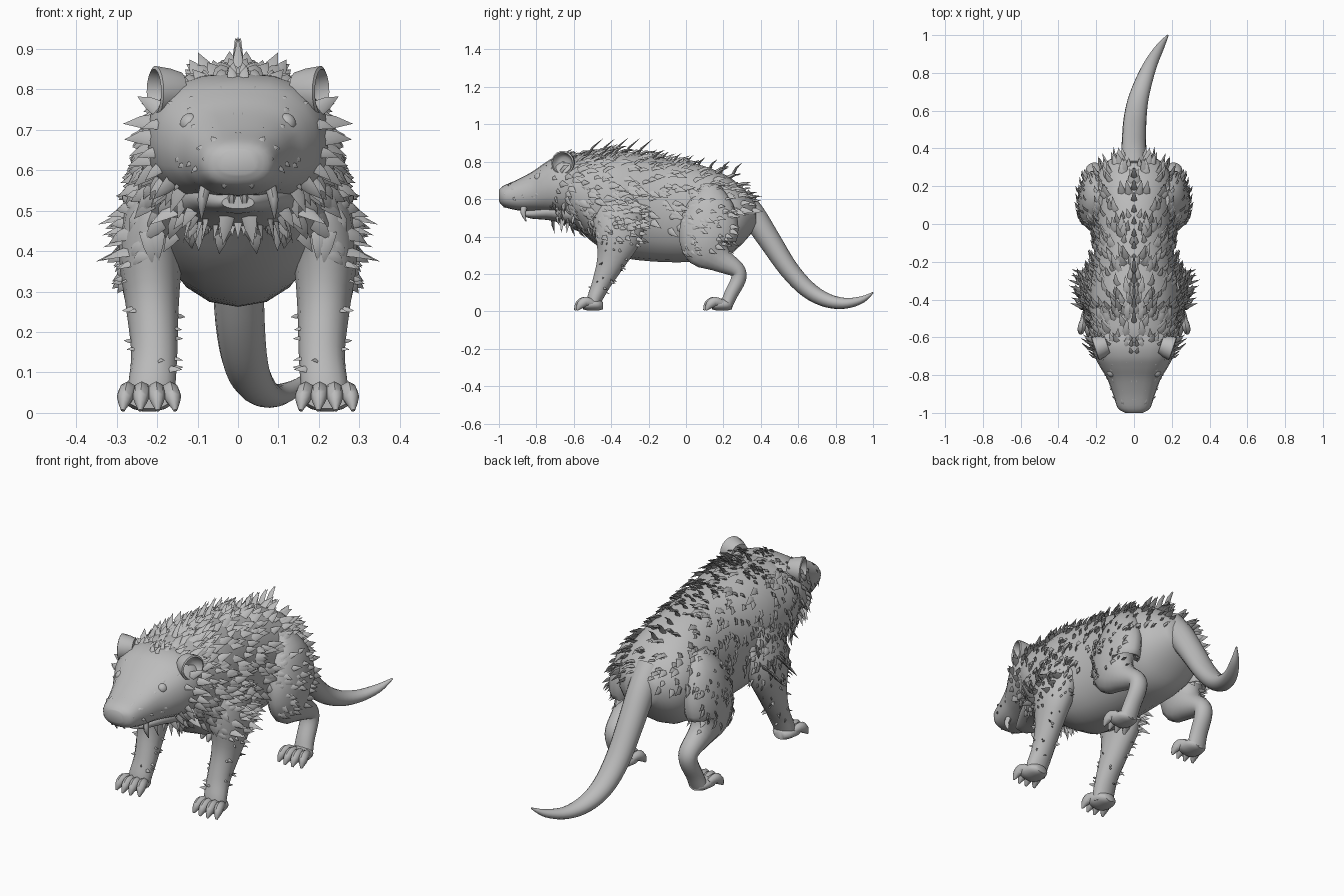
import bpy, bmesh, math, random
from mathutils import Matrix, Vector

random.seed(7)
cube = bpy.data.objects.get("Cube")
if cube:
    bpy.data.objects.remove(cube, do_unlink=True)

grey = bpy.data.materials.new("plain grey")
grey.use_nodes = True
grey.diffuse_color = (0.5, 0.5, 0.5, 1)
grey.node_tree.nodes["Principled BSDF"].inputs["Base Color"].default_value = (0.5, 0.5, 0.5, 1)


def finish(bm, name, mirrored=True, angle=50):
    """Turn a bmesh into a smooth shaded object, mirrored left to right."""
    bmesh.ops.recalc_face_normals(bm, faces=bm.faces)
    mesh = bpy.data.meshes.new(name)
    bm.to_mesh(mesh)
    mesh.materials.append(grey)
    obj = bpy.data.objects.new(name, mesh)
    bpy.context.collection.objects.link(obj)
    bpy.ops.object.select_all(action='DESELECT')
    obj.select_set(True)
    bpy.context.view_layer.objects.active = obj
    bpy.ops.object.shade_smooth_by_angle(angle=math.radians(angle))
    if mirrored:
        mod = obj.modifiers.new("Mirror", 'MIRROR')
        mod.use_mirror_merge = False


def spline(keys, steps):
    """Catmull-Rom through tuples of any length."""
    out = []
    for i in range(len(keys) - 1):
        a, b = keys[max(i - 1, 0)], keys[i]
        c, d = keys[i + 1], keys[min(i + 2, len(keys) - 1)]
        for k in range(steps):
            t = k / steps
            out.append([0.5 * (2 * q + (r - p) * t + (2 * p - 5 * q + 4 * r - s) * t * t
                               + (3 * q - p - 3 * r + s) * t ** 3)
                        for p, q, r, s in zip(a, b, c, d)])
    return out + [list(keys[-1])]


def tube(bm, keys, sides=14, steps=4, axis=None, power=1.0):
    """Loft rings along keys of (x, y, z, half width, half depth)."""
    rows = spline(keys, steps)
    pts = [Vector(r[:3]) for r in rows]
    rings = []
    for i, r in enumerate(rows):
        t = axis or (pts[min(i + 1, len(pts) - 1)] - pts[max(i - 1, 0)]).normalized()
        side = Vector((1, 0, 0))
        side = (side - t * side.dot(t)).normalized()
        up = t.cross(side)
        ring = []
        for k in range(sides):
            a = math.tau * k / sides
            c, s = math.cos(a), math.sin(a)
            c = math.copysign(abs(c) ** power, c)
            s = math.copysign(abs(s) ** power, s)
            ring.append(bm.verts.new(pts[i] + side * c * max(r[3], 0.002) + up * s * max(r[4], 0.002)))
        rings.append(ring)
    bridge(bm, rings)


def bridge(bm, rings):
    """Skin a list of rings and cap both ends."""
    n = len(rings[0])
    for a, b in zip(rings, rings[1:]):
        for k in range(n):
            bm.faces.new((a[k], a[(k + 1) % n], b[(k + 1) % n], b[k]))
    bm.faces.new(rings[0])
    bm.faces.new(rings[-1])


def trunk(bm, keys, power):
    """Loft along y from (y, bottom, top, half width)."""
    tube(bm, [(0, y, (lo + hi) / 2, w, (hi - lo) / 2) for y, lo, hi, w in keys],
         20, 4, Vector((0, 1, 0)), power)


def tuft(bm, base, normal, lean, length, width):
    """A flat, bent, four sided spike of fur with a broad root."""
    tip_dir = lean.normalized()
    side = tip_dir.cross(normal)
    side = side.normalized() if side.length > 0.01 else Vector((1, 0, 0))
    up = side.cross(tip_dir)
    root = base - normal * 0.008 - tip_dir * length * 0.25
    mid = base + (normal * 0.3 + tip_dir * 0.7).normalized() * length * 0.35
    tip = bm.verts.new(base + tip_dir * length)
    rings = [[bm.verts.new(p + v * width * k) for v in (side, up * 0.5, -side, -up * 0.5)]
             for p, k in ((root, 1.0), (mid, 0.65))]
    for k in range(4):
        j = (k + 1) % 4
        bm.faces.new((rings[0][k], rings[0][j], rings[1][j], rings[1][k]))
        bm.faces.new((rings[1][k], rings[1][j], tip))


def scatter(fur, skin, count, rule):
    """Grow tufts on random skin points; rule gives (length, outward share) or None."""
    bmesh.ops.recalc_face_normals(skin, faces=skin.faces)
    faces = [f for f in skin.faces if len(f.verts) == 4]
    for f in random.choices(faces, [f.calc_area() for f in faces], k=count):
        u, v = random.random(), random.random()
        a, b, c, d = (w.co for w in f.verts)
        p = a.lerp(b, u).lerp(d.lerp(c, u), v)
        n = f.normal.copy()
        found = rule(p, n) if p.x >= 0 else None
        if found:
            size, out = found
            size *= random.uniform(0.7, 1.25)
            wobble = Vector([random.uniform(-0.15, 0.15) for _ in range(3)])
            tuft(fur, p, n, n * out + Vector((0, 0.8, -0.3)) * (1 - out) + wobble,
                 size, min(0.024, size * 0.36))


# Body, head and lower jaw
body = bmesh.new()
trunk(body, [(-0.72, 0.56, 0.78, 0.15), (-0.6, 0.46, 0.835, 0.225), (-0.48, 0.355, 0.85, 0.238),
             (-0.35, 0.29, 0.855, 0.238), (-0.15, 0.265, 0.825, 0.212), (0.05, 0.265, 0.79, 0.208),
             (0.2, 0.285, 0.735, 0.21), (0.3, 0.36, 0.665, 0.175), (0.375, 0.45, 0.585, 0.08)], 0.92)
head = bmesh.new()
trunk(head, [(-1.0, 0.59, 0.65, 0.045), (-0.975, 0.56, 0.672, 0.085), (-0.9, 0.54, 0.705, 0.112),
             (-0.82, 0.535, 0.748, 0.142), (-0.76, 0.53, 0.79, 0.178), (-0.7, 0.52, 0.825, 0.208),
             (-0.62, 0.51, 0.84, 0.225), (-0.52, 0.52, 0.82, 0.19)], 0.82)
jaw = bmesh.new()
trunk(jaw, [(-0.86, 0.505, 0.535, 0.04), (-0.82, 0.495, 0.55, 0.065), (-0.72, 0.485, 0.58, 0.12),
            (-0.6, 0.45, 0.6, 0.17)], 0.9)

# Legs, built on the left
front_leg = bmesh.new()
tube(front_leg, [(0.17, -0.34, 0.62, 0.07, 0.1), (0.195, -0.355, 0.5, 0.085, 0.14),
                 (0.215, -0.365, 0.39, 0.08, 0.125), (0.212, -0.4, 0.27, 0.066, 0.08),
                 (0.207, -0.452, 0.15, 0.057, 0.052), (0.213, -0.487, 0.07, 0.058, 0.042),
                 (0.218, -0.497, 0.025, 0.055, 0.038)])
hind_leg = bmesh.new()
tube(hind_leg, [(0.15, 0.13, 0.67, 0.04, 0.05), (0.188, 0.13, 0.57, 0.075, 0.125),
                (0.21, 0.125, 0.45, 0.085, 0.16), (0.218, 0.115, 0.35, 0.077, 0.142),
                (0.215, 0.18, 0.28, 0.06, 0.075), (0.21, 0.272, 0.222, 0.049, 0.045),
                (0.21, 0.28, 0.17, 0.046, 0.041), (0.215, 0.24, 0.09, 0.046, 0.037),
                (0.22, 0.215, 0.03, 0.05, 0.034)])

# Fur coat
fur = bmesh.new()


def coat(p, n):
    if p.z < 0.43 + 0.1 * (p.y > 0.2) or p.y < -0.64 or p.y > 0.36:
        return None
    return (0.065, 0.4) if n.z > 0.75 else (0.06, 0.34)


def face_fur(p, n):
    if p.y > -0.72:
        return (0.06, 0.55) if n.z < 0.7 else (0.04, 0.4)
    return (0.024, 0.3) if random.random() < 0.35 else None


def shoulder_fur(p, n):
    if n.x < 0 and p.z > 0.25:
        return None
    if p.z > 0.38:
        return 0.055, 0.36
    return (0.026, 0.6) if p.z > 0.09 and random.random() < 0.5 else None


def thigh_fur(p, n):
    return (0.042, 0.3) if n.x > 0.1 and p.z > 0.31 else None


scatter(fur, body, 900, coat)
scatter(fur, head, 240, face_fur)
scatter(fur, front_leg, 190, shoulder_fur)
scatter(fur, hind_leg, 190, thigh_fur)
scatter(fur, jaw, 70, lambda p, n: (0.06, 0.6) if n.z < 0.2 and p.y > -0.72 else None)

# Crest along the spine, beard under the chin, long shoulder spikes
for i in range(13):
    y = -0.52 + i * 0.065
    top = 0.84 - max(0, y + 0.3) * 0.16
    tuft(fur, Vector((0, y, top)), Vector((0, 0, 1)),
         Vector((random.uniform(0, 0.1), 0.6, 0.65)), 0.12 if y < -0.2 else 0.06, 0.018)
for i in range(10):
    x = 0.013 * i
    tuft(fur, Vector((x, -0.66 + 0.03 * (i % 3), 0.5)), Vector((0, 0, -1)),
         Vector((x * 2, -0.1, -1)), random.uniform(0.055, 0.09), 0.018)
for i in range(7):
    tuft(fur, Vector((0.265, -0.44 + i * 0.03, 0.4 + 0.03 * (i % 4))), Vector((1, 0, 0)),
         Vector((1, 0.3, -0.3)), random.uniform(0.07, 0.095), 0.022)

finish(body, "body", False)
finish(head, "head", False)
finish(jaw, "lower_jaw", False)
finish(front_leg, "front_legs")
finish(hind_leg, "hind_legs")
finish(fur, "fur_tufts", True, 75)

# Paws: a rounded pad with four clawed toes
for name, x, y in (("front_paws", 0.22, -0.5), ("hind_paws", 0.22, 0.19)):
    bm = bmesh.new()
    tube(bm, [(x, y + 0.055, 0.03, 0.03, 0.02), (x, y + 0.03, 0.035, 0.055, 0.031),
              (x, y - 0.02, 0.035, 0.064, 0.032), (x, y - 0.05, 0.03, 0.05, 0.02)],
         14, 4, Vector((0, 1, 0)))
    for k in range(4):
        off = (k - 1.5) * 0.04
        reach = 0.1 - 0.012 * abs(k - 1.5)
        tube(bm, [(x + off * 0.7, y, 0.04, 0.018, 0.022),
                  (x + off * 0.88, y - reach * 0.45, 0.052, 0.022, 0.026),
                  (x + off, y - reach * 0.78, 0.034, 0.019, 0.022),
                  (x + off * 1.08, y - reach, 0.006, 0.005, 0.005)], 8, 3)
    finish(bm, name)

# Tail
bm = bmesh.new()
tube(bm, [(0, 0.28, 0.6, 0.075, 0.075), (0, 0.36, 0.51, 0.068, 0.068), (0, 0.45, 0.375, 0.064, 0.06),
          (0.005, 0.55, 0.225, 0.061, 0.052), (0.02, 0.65, 0.118, 0.055, 0.046),
          (0.05, 0.75, 0.06, 0.046, 0.038), (0.09, 0.85, 0.043, 0.035, 0.029),
          (0.14, 0.94, 0.062, 0.022, 0.019), (0.18, 1.0, 0.1, 0.004, 0.004)], 16)
finish(bm, "tail", False)

# Cupped ears opening outward
bm = bmesh.new()
axis = Vector((0.95, -0.32, 0)).normalized()
side = axis.cross(Vector((0, 0, 1))).normalized()
rings = []
for depth, radius in ((-0.03, 0.048), (0.0, 0.058), (0.036, 0.064), (0.04, 0.056), (0.015, 0.046), (0.0, 0.03)):
    centre = Vector((0.17, -0.648, 0.794)) + axis * depth
    rings.append([bm.verts.new(centre + (side * math.cos(a) + Vector((0, 0, 1)) * math.sin(a)) * radius)
                  for a in (math.tau * k / 18 for k in range(18))])
bridge(bm, rings)
finish(bm, "ears")

# Eyes
bm = bmesh.new()
bmesh.ops.create_uvsphere(bm, u_segments=14, v_segments=10, radius=0.026,
                          matrix=Matrix.Translation((0.118, -0.785, 0.715)))
finish(bm, "eyes")

# Upper fangs and lower front teeth
bm = bmesh.new()
tube(bm, [(0.08, -0.865, 0.56, 0.014, 0.017), (0.088, -0.87, 0.525, 0.012, 0.014),
          (0.09, -0.855, 0.48, 0.002, 0.002)], 8, 3)
tube(bm, [(0.016, -0.845, 0.51, 0.012, 0.01), (0.016, -0.862, 0.535, 0.009, 0.007),
          (0.016, -0.866, 0.555, 0.003, 0.003)], 6, 3)
finish(bm, "teeth")
